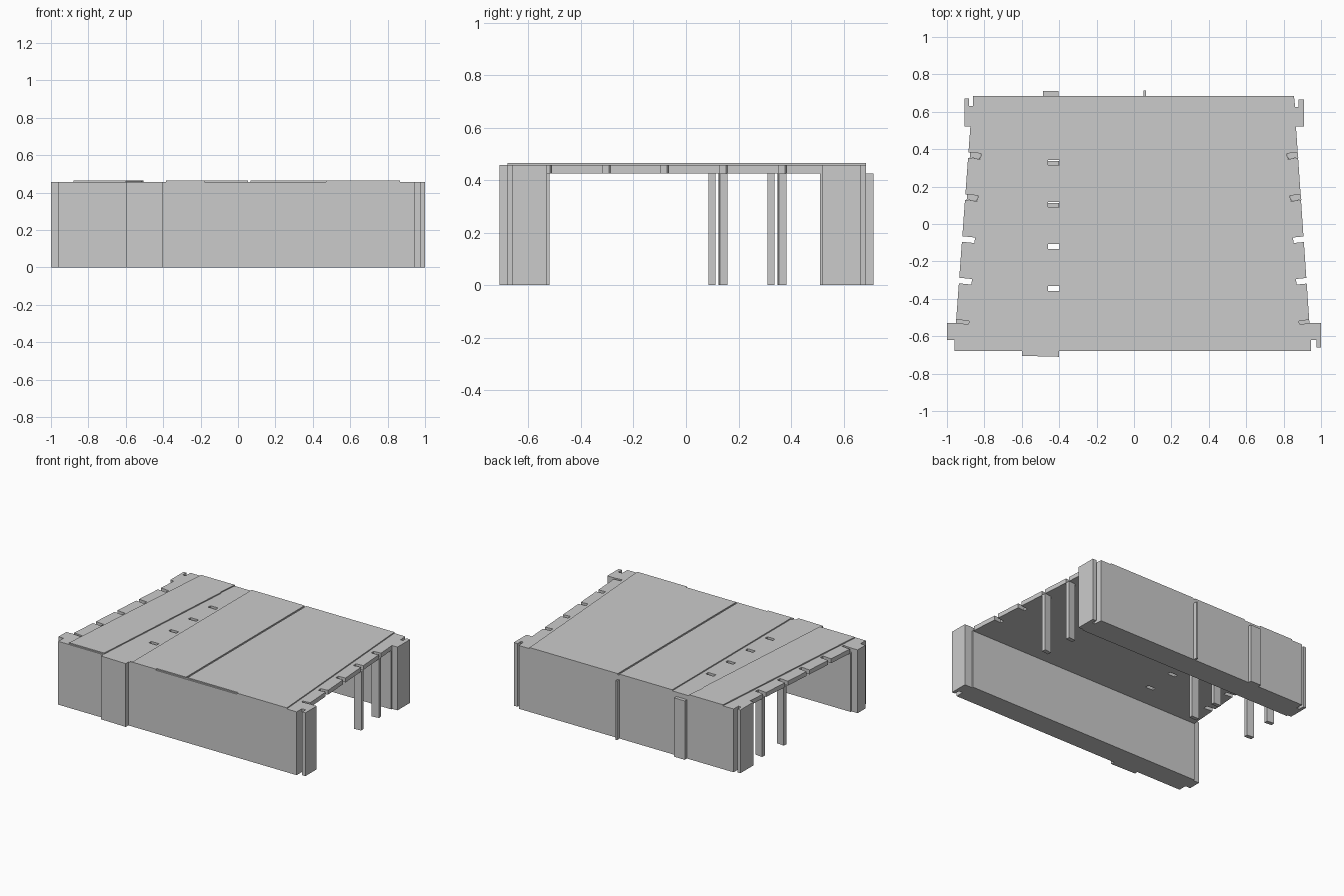
import bpy, bmesh, math
from mathutils import Matrix

if "Cube" in bpy.data.objects:
    bpy.data.objects.remove(bpy.data.objects["Cube"])

SLAB_BOTTOM, SLAB_TOP, PANEL_TOP = 0.425, 0.457, 0.465


def prism(name, outline, z0, z1):
    """Extrude a plan outline (counter-clockwise) between two heights."""
    bm = bmesh.new()
    face = bm.faces.new([bm.verts.new((x, y, z0)) for x, y in outline])
    ext = bmesh.ops.extrude_face_region(bm, geom=[face])
    for v in ext["geom"]:
        if isinstance(v, bmesh.types.BMVert):
            v.co.z = z1
    bmesh.ops.recalc_face_normals(bm, faces=bm.faces[:])
    mesh = bpy.data.meshes.new(name)
    bm.to_mesh(mesh)
    bm.free()
    obj = bpy.data.objects.new(name, mesh)
    bpy.context.collection.objects.link(obj)
    return obj


def block(name, cx, cy, w, d, z0, z1, angle=0.0):
    """Box given by plan centre, plan size and turn about z."""
    rot = Matrix.Rotation(angle, 2)
    pts = []
    for sx, sy in ((-1, -1), (1, -1), (1, 1), (-1, 1)):
        px = rot[0][0] * sx * w / 2 + rot[0][1] * sy * d / 2
        py = rot[1][0] * sx * w / 2 + rot[1][1] * sy * d / 2
        pts.append((cx + px, cy + py))
    return prism(name, pts, z0, z1)


def cut(target, cutter):
    mod = target.modifiers.new("cut", 'BOOLEAN')
    mod.operation, mod.solver, mod.object = 'DIFFERENCE', 'EXACT', cutter
    bpy.context.view_layer.objects.active = target
    bpy.ops.object.modifier_apply(modifier=mod.name)
    bpy.data.objects.remove(cutter, do_unlink=True)


# Bridge-shaped body: tapered plan with end flanges and a front buttress
body = prism("body", [
    (-0.96, -0.68), (-0.60, -0.68), (-0.60, -0.705), (-0.40, -0.71), (-0.40, -0.68),
    (0.945, -0.68), (0.945, -0.62), (0.975, -0.62), (0.975, -0.66), (1.0, -0.66),
    (1.0, -0.53), (0.938, -0.53), (0.866, 0.52), (0.91, 0.52), (0.91, 0.665),
    (0.88, 0.665), (0.88, 0.625), (0.862, 0.625), (0.855, 0.685),
    (-0.86, 0.685), (-0.86, 0.63), (-0.882, 0.63), (-0.882, 0.672), (-0.905, 0.672),
    (-0.905, 0.52), (-0.875, 0.52), (-0.952, -0.53), (-1.0, -0.53), (-1.0, -0.62),
    (-0.96, -0.62)], 0, SLAB_TOP)

# Open passage between the front and back walls
cut(body, block("passage_cutter", 0, -0.005, 2.4, 1.03, -0.1, SLAB_BOTTOM))

# Edge notches on both sides; the two rear ones on each side hold posts
for side in (-1, 1):
    for i, y in enumerate((0.366, 0.141, -0.083, -0.305, -0.523)):
        edge = 0.868 + (0.52 - y) * 0.072
        angle = side * 0.1
        depth = 0.03 if i < 4 else 0.018
        label = "right" if side > 0 else "left"
        cut(body, block("notch_cutter", side * (edge - 0.02), y, 0.08, depth,
                        SLAB_BOTTOM + (0.002 if i == 4 else -0.02), 0.6, angle))
        if i < 2:
            block(f"{label}_post_{i + 1}", side * (edge - 0.03), y, 0.056, 0.03,
                  0, SLAB_BOTTOM, angle)

# Row of slots through the roof channel, again with two posts
for i, y in enumerate((0.33, 0.105, -0.12, -0.345)):
    cut(body, block("slot_cutter", -0.43, y, 0.062, 0.027, SLAB_BOTTOM - 0.02, 0.6))
    if i < 2:
        block(f"middle_post_{i + 1}", -0.43, y - 0.006, 0.06, 0.026, 0, SLAB_BOTTOM)

# Raised roof panels separated by grooves
prism("left_roof_panel", [(-0.88, -0.67), (-0.60, -0.67), (-0.513, 0.53),
                          (-0.518, 0.55), (-0.505, 0.685), (-0.775, 0.685)],
      SLAB_TOP, PANEL_TOP)
prism("middle_roof_panel", [(-0.385, -0.68), (-0.18, -0.68), (-0.18, -0.668),
                            (0.053, -0.668), (0.053, 0.685), (-0.37, 0.685),
                            (-0.37, -0.665)],
      SLAB_TOP, PANEL_TOP)
prism("right_roof_panel", [(0.066, -0.668), (0.47, -0.668), (0.47, -0.68),
                           (0.866, -0.68), (0.77, 0.685), (0.066, 0.685)],
      SLAB_TOP, PANEL_TOP)

# Strips standing on the back wall
block("back_strip", 0.058, 0.70, 0.013, 0.03, 0, SLAB_BOTTOM)
block("back_plate", -0.445, 0.6975, 0.085, 0.025, 0, SLAB_BOTTOM)
